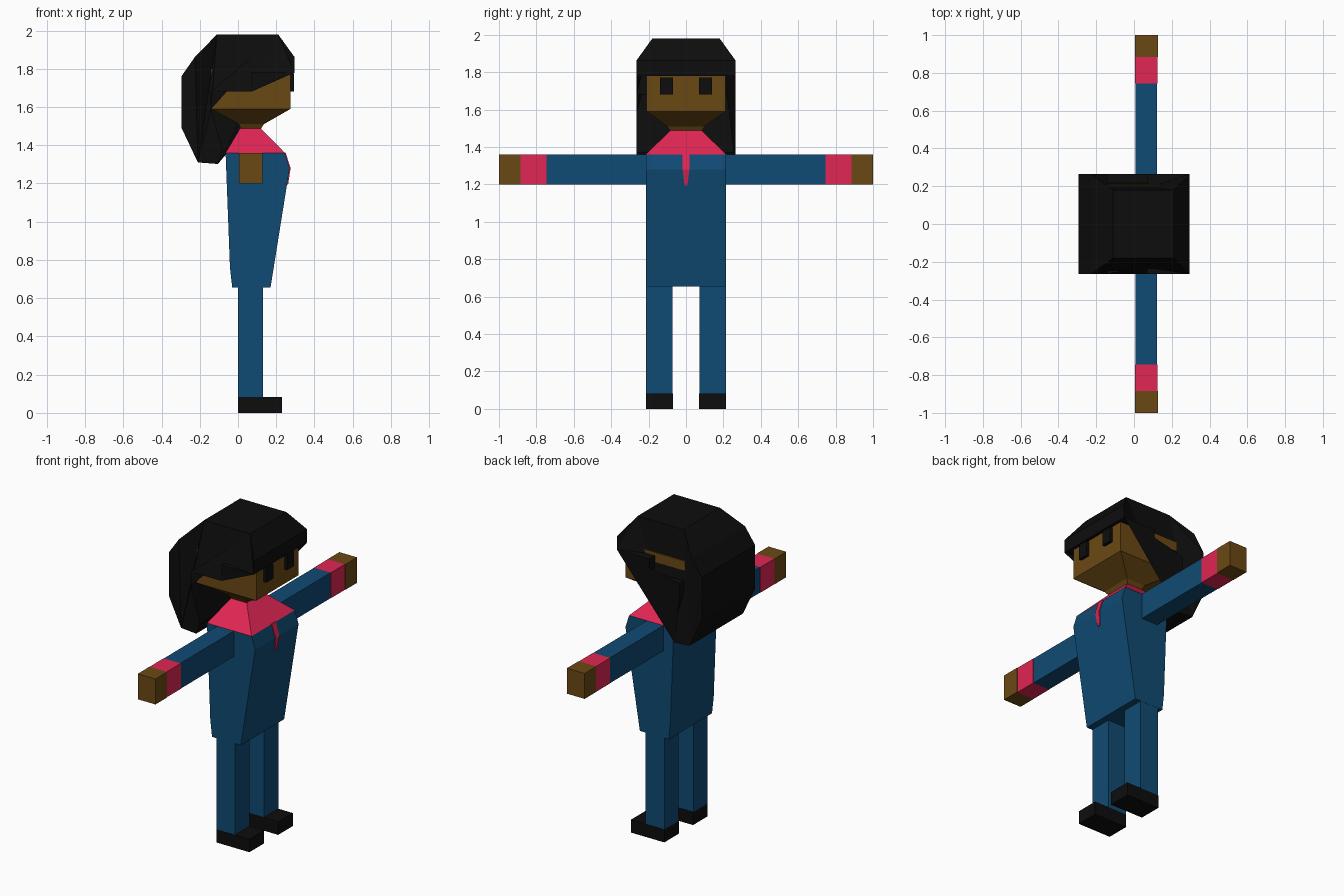
import bpy, bmesh

if "Cube" in bpy.data.objects:
    bpy.data.objects.remove(bpy.data.objects["Cube"])


def material(name, rgb):
    m = bpy.data.materials.new(name)
    m.diffuse_color = (*rgb, 1)
    m.use_nodes = True
    m.node_tree.nodes["Principled BSDF"].inputs["Base Color"].default_value = m.diffuse_color
    return m


BLUE = material("suit blue", (0.005, 0.069, 0.172))
RED = material("scarf red", (0.75, 0.019, 0.087))
SKIN = material("brown skin", (0.147, 0.066, 0.007))
BLACK = material("black", (0.004, 0.004, 0.004))


def finish(name, bm, mat):
    bmesh.ops.recalc_face_normals(bm, faces=bm.faces)
    me = bpy.data.meshes.new(name)
    bm.to_mesh(me)
    bm.free()
    me.materials.append(mat)
    ob = bpy.data.objects.new(name, me)
    bpy.context.collection.objects.link(ob)
    return ob


def loft(name, rings, mat):
    """Stack of rectangles: (x0, x1, y0, y1, z) from bottom to top."""
    bm = bmesh.new()
    loops = [[bm.verts.new(p) for p in
              ((a, c, z), (b, c, z), (b, d, z), (a, d, z))]
             for a, b, c, d, z in rings]
    for lo, hi in zip(loops, loops[1:]):
        for i in range(4):
            j = (i + 1) % 4
            bm.faces.new((lo[i], lo[j], hi[j], hi[i]))
    bm.faces.new(loops[0])
    bm.faces.new(loops[-1])
    return finish(name, bm, mat)


def box(name, x0, x1, y0, y1, z0, z1, mat):
    return loft(name, [(x0, x1, y0, y1, z0), (x0, x1, y0, y1, z1)], mat)


def extrude(name, profile, mat):
    """Side profile of (x, z, half width) spanned across y."""
    bm = bmesh.new()
    left = [bm.verts.new((x, -w, z)) for x, z, w in profile]
    right = [bm.verts.new((x, w, z)) for x, z, w in profile]
    n = len(profile)
    sides = [bm.faces.new(left), bm.faces.new(right)]
    for i in range(n):
        j = (i + 1) % n
        bm.faces.new((left[i], left[j], right[j], right[i]))
    bmesh.ops.triangulate(bm, faces=sides)
    return finish(name, bm, mat)


# Torso, with the chest pushed forward
W = 0.215
extrude("torso", [(x, z, W) for x, z in (
    (-0.065, 1.36), (0.245, 1.36), (0.27, 1.28), (0.17, 0.655),
    (-0.03, 0.655), (-0.042, 0.76))], BLUE)

# Collar and head with tapered jaw
loft("collar", [(-0.065, 0.245, -W, W, 1.36),
                (0.01, 0.12, -0.085, 0.085, 1.487)], RED)
loft("head", [(0.02, 0.11, -0.075, 0.075, 1.47),
              (0.005, 0.135, -0.1, 0.1, 1.51),
              (-0.14, 0.275, -0.21, 0.21, 1.59),
              (-0.14, 0.275, -0.21, 0.21, 1.80)], SKIN)

# Scarf tail folded over the chest
extrude("scarf_tail", [
    (0.249, 1.362, 0.02), (0.275, 1.28, 0.018), (0.262, 1.195, 0.008),
    (0.255, 1.195, 0.008), (0.267, 1.28, 0.018), (0.241, 1.362, 0.02)], RED)

# Hair: narrow crown, fringe, side locks and long back
H = 0.265
extrude("hair", [
    (-0.11, 1.98, 0.18), (0.21, 1.98, 0.18), (0.295, 1.862, H),
    (0.295, 1.78, H), (0.07, 1.78, H), (0.07, 1.68, H), (-0.14, 1.68, H),
    (-0.14, 1.59, H), (-0.08, 1.37, H), (-0.105, 1.302, H),
    (-0.21, 1.31, H), (-0.295, 1.49, H), (-0.295, 1.762, H),
    (-0.225, 1.862, H)], BLACK)

# Paired parts
for s, side in ((-1, "right"), (1, "left")):
    def pair(name, x0, x1, y0, y1, z0, z1, mat):
        a, b = sorted((s * y0, s * y1))
        box(side + "_" + name, x0, x1, a, b, z0, z1, mat)

    pair("eye", 0.26, 0.294, 0.07, 0.138, 1.68, 1.772, BLACK)
    pair("sleeve", 0.007, 0.122, 0.2, 0.745, 1.2, 1.36, BLUE)
    pair("cuff", 0.005, 0.124, 0.745, 0.885, 1.2, 1.36, RED)
    pair("hand", 0.004, 0.127, 0.885, 1.0, 1.2, 1.36, SKIN)
    pair("leg", 0.0, 0.13, 0.072, 0.214, 0.08, 0.66, BLUE)
    pair("shoe", 0.0, 0.23, 0.07, 0.215, 0.0, 0.082, BLACK)
